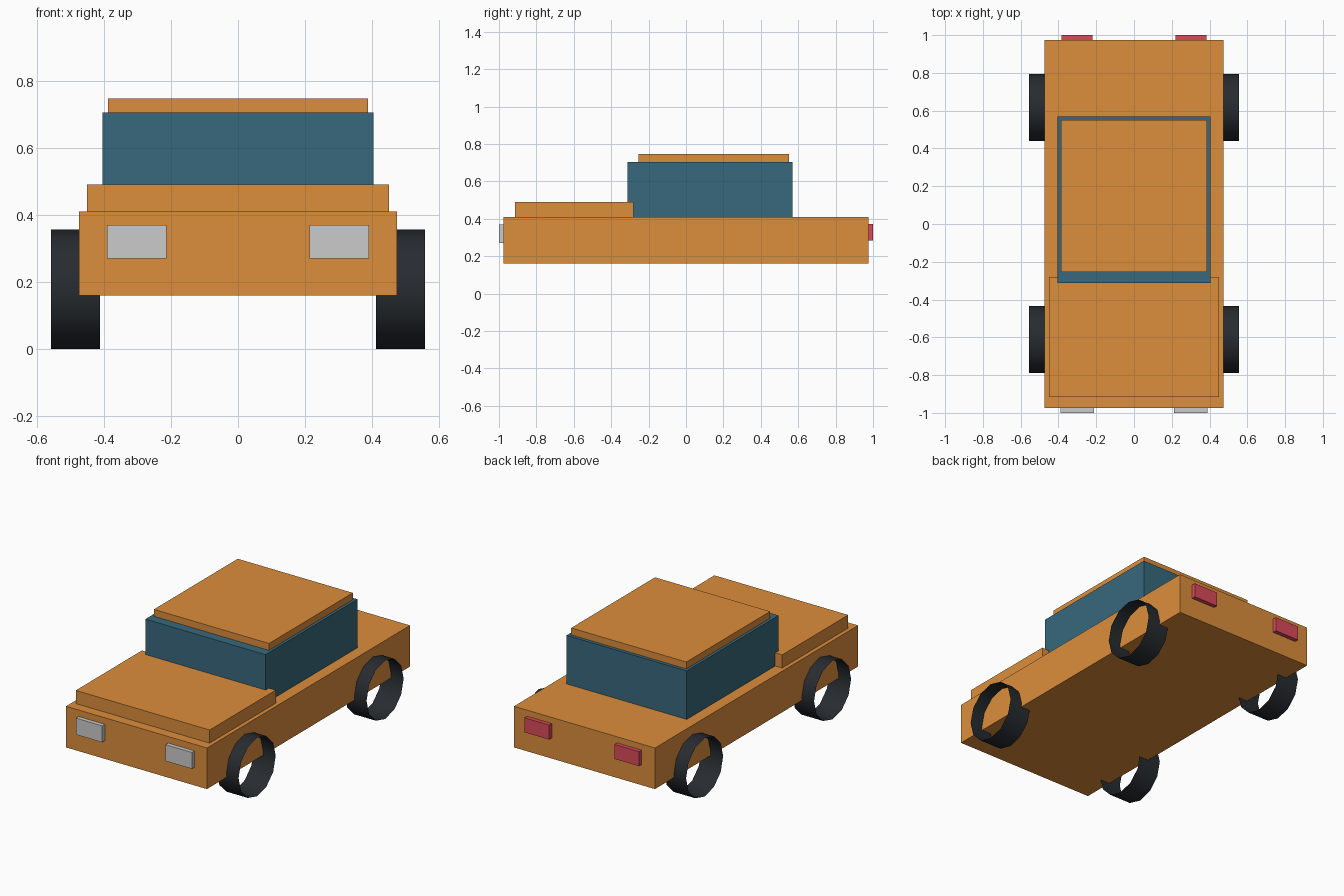
import bpy, bmesh, math
from mathutils import Matrix

if "Cube" in bpy.data.objects:
    bpy.data.objects.remove(bpy.data.objects["Cube"])


def material(name, rgb):
    m = bpy.data.materials.new(name)
    m.diffuse_color = (*rgb, 1)
    m.use_nodes = True
    m.node_tree.nodes["Principled BSDF"].inputs["Base Color"].default_value = m.diffuse_color
    return m


paint = material("orange_paint", (0.72, 0.27, 0.045))
glass = material("blue_glass", (0.04, 0.14, 0.2))
rubber = material("black_rubber", (0.02, 0.025, 0.03))
lamp = material("lamp_white", (0.68, 0.7, 0.7))
red = material("lamp_red", (0.7, 0.07, 0.1))


def add(name, bm, mat):
    mesh = bpy.data.meshes.new(name)
    bm.to_mesh(mesh)
    bm.free()
    mesh.materials.append(mat)
    obj = bpy.data.objects.new(name, mesh)
    bpy.context.collection.objects.link(obj)
    return obj


def box(name, x, y, z, mat):
    """Box from (min, max) ranges on each axis."""
    bm = bmesh.new()
    size = [b - a for a, b in (x, y, z)]
    centre = [(a + b) / 2 for a, b in (x, y, z)]
    bmesh.ops.create_cube(bm, size=1, matrix=Matrix.Translation(centre) @ Matrix.Diagonal((*size, 1)))
    return add(name, bm, mat)


def wheel(name, x, y, radius=0.178, width=0.146):
    """Open-ended twelve-sided tyre band."""
    bm = bmesh.new()
    place = Matrix.Translation((x, y, radius)) @ Matrix.Rotation(math.pi / 2, 4, 'Y')
    bmesh.ops.create_cone(bm, cap_ends=False, segments=12, radius1=radius, radius2=radius,
                          depth=width, matrix=place)
    for f in bm.faces:
        f.smooth = True
    return add(name, bm, rubber)


# Body, hood, cabin and roof
box("body", (-0.474, 0.474), (-0.975, 0.975), (0.16, 0.41), paint)
box("hood", (-0.45, 0.45), (-0.915, -0.28), (0.41, 0.49), paint)
box("cabin", (-0.404, 0.404), (-0.312, 0.57), (0.41, 0.705), glass)
box("roof", (-0.387, 0.387), (-0.255, 0.55), (0.705, 0.747), paint)

# Lamps and wheels on both sides
for s, side in ((-1, "left"), (1, "right")):
    box(f"headlight_{side}", sorted((s * 0.213, s * 0.39)), (-1.0, -0.965), (0.27, 0.37), lamp)
    box(f"taillight_{side}", sorted((s * 0.22, s * 0.385)), (0.965, 1.0), (0.285, 0.373), red)
    wheel(f"front_wheel_{side}", s * 0.484, -0.612)
    wheel(f"rear_wheel_{side}", s * 0.484, 0.617)
